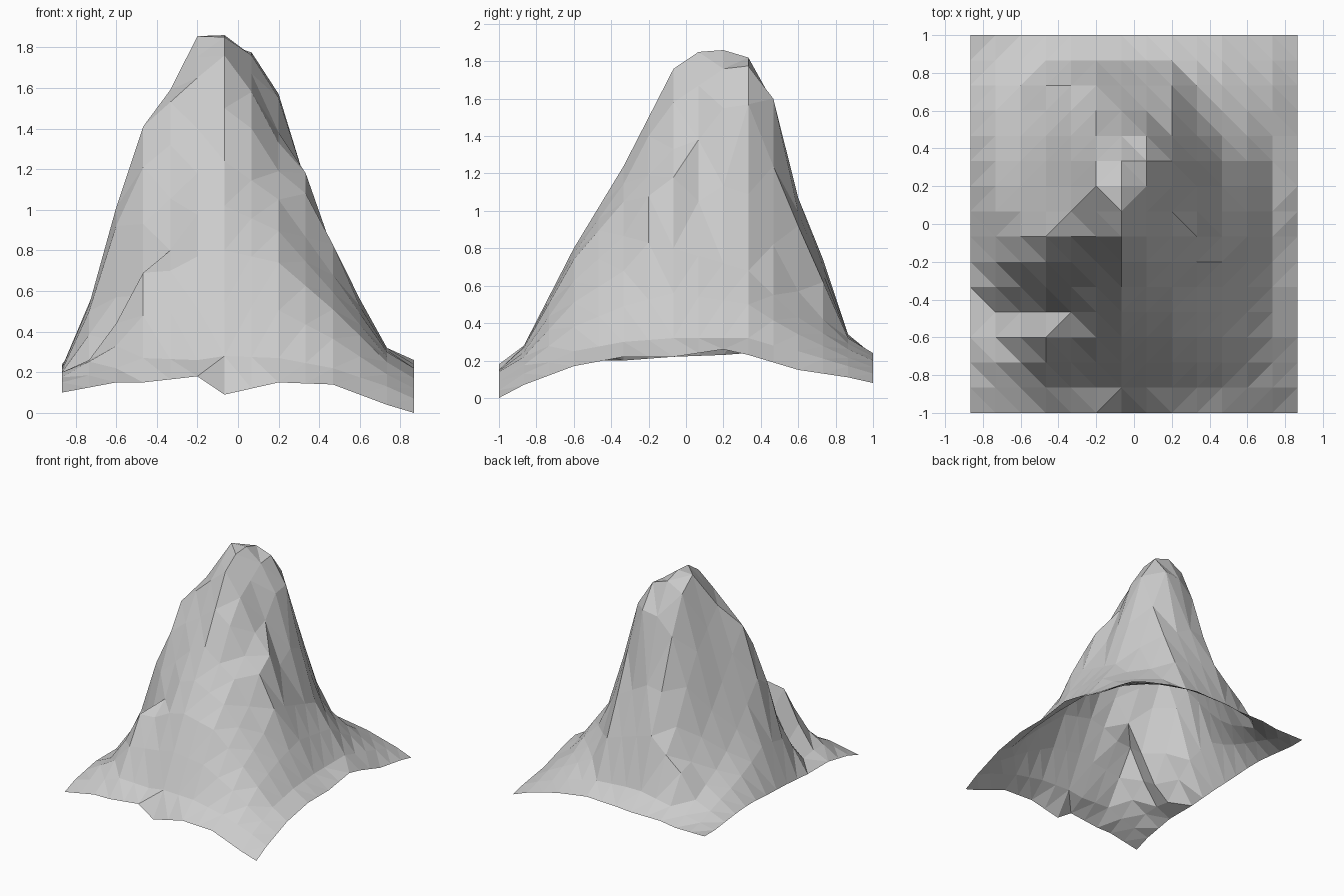
import bpy, bmesh

NX, NY, CELL = 14, 16, 2 / 15        # grid of the low-poly terrain

# Height sections running left to right; the columns are these grid indices
COLS = [0, 2, 3, 5, 6, 8, 10, 12, 13]
SECTIONS = {
    0:  [.10, .15, .15, .18, .09, .15, .14, .04, 0],
    1:  [.15, .22, .27, .26, .28, .27, .22, .13, .07],
    3:  [.20, .44, .69, .77, .80, .74, .51, .25, .17],
    5:  [.20, .57, .93, 1.18, 1.24, 1.05, .68, .30, .22],
    7:  [.22, 1.01, 1.41, 1.65, 1.76, 1.33, .80, .32, .22],
    9:  [.23, .70, 1.05, 1.855, 1.86, 1.55, .72, .32, .26],
    10: [.24, .57, .87, 1.75, 1.82, 1.50, .68, .32, .23],
    11: [.24, .47, .70, 1.45, 1.58, 1.24, .55, .28, .19],
    12: [.23, .40, .55, 1.05, 1.07, .92, .43, .25, .15],
    14: [.20, .25, .29, .34, .34, .32, .26, .17, .11],
    15: [.20, .20, .22, .22, .23, .24, .20, .13, .08],
}
# Single crags, ridges and gullies that break the smooth slopes
CRAGS = {
    (2, 4): .35, (3, 4): .58, (4, 4): .80, (4, 3): .70, (1, 3): .26, (1, 4): .24,
    (2, 6): .92, (3, 6): 1.21, (4, 6): 1.32, (5, 6): 1.40, (7, 6): 1.40,
    (1, 7): .53, (4, 8): 1.59, (6, 8): 1.85, (7, 7): 1.58, (7, 8): 1.67,
    (8, 8): 1.38, (9, 8): 1.05, (9, 7): 1.18, (9, 6): 1.08, (10, 6): .83,
    (7, 9): 1.76, (8, 10): 1.57, (7, 10): 1.775, (7, 11): 1.60,
    (9, 11): .82, (9, 12): .57, (9, 13): .42,
    (3, 13): .51, (4, 13): .62, (5, 13): .74,
}


def lerp_at(keys, values, t):
    for k in range(len(keys) - 1):
        if t <= keys[k + 1]:
            f = (t - keys[k]) / (keys[k + 1] - keys[k])
            return values[k] * (1 - f) + values[k + 1] * f
    return values[-1]


def height(i, j):
    if (i, j) in CRAGS:
        return CRAGS[(i, j)]
    rows = list(SECTIONS)
    return lerp_at(rows, [lerp_at(COLS, SECTIONS[r], i) for r in rows], j)


# Mountain: one open sheet of flat triangles
bm = bmesh.new()
grid = [[bm.verts.new(((i - (NX - 1) / 2) * CELL, (j - (NY - 1) / 2) * CELL, height(i, j)))
         for i in range(NX)] for j in range(NY)]
for j in range(NY - 1):
    for i in range(NX - 1):
        bm.faces.new((grid[j][i], grid[j][i + 1], grid[j + 1][i + 1], grid[j + 1][i]))
bmesh.ops.triangulate(bm, faces=bm.faces[:], quad_method='SHORT_EDGE')
mesh = bpy.data.meshes.new("mountain")
bm.to_mesh(mesh)
bm.free()
bpy.context.collection.objects.link(bpy.data.objects.new("mountain", mesh))
